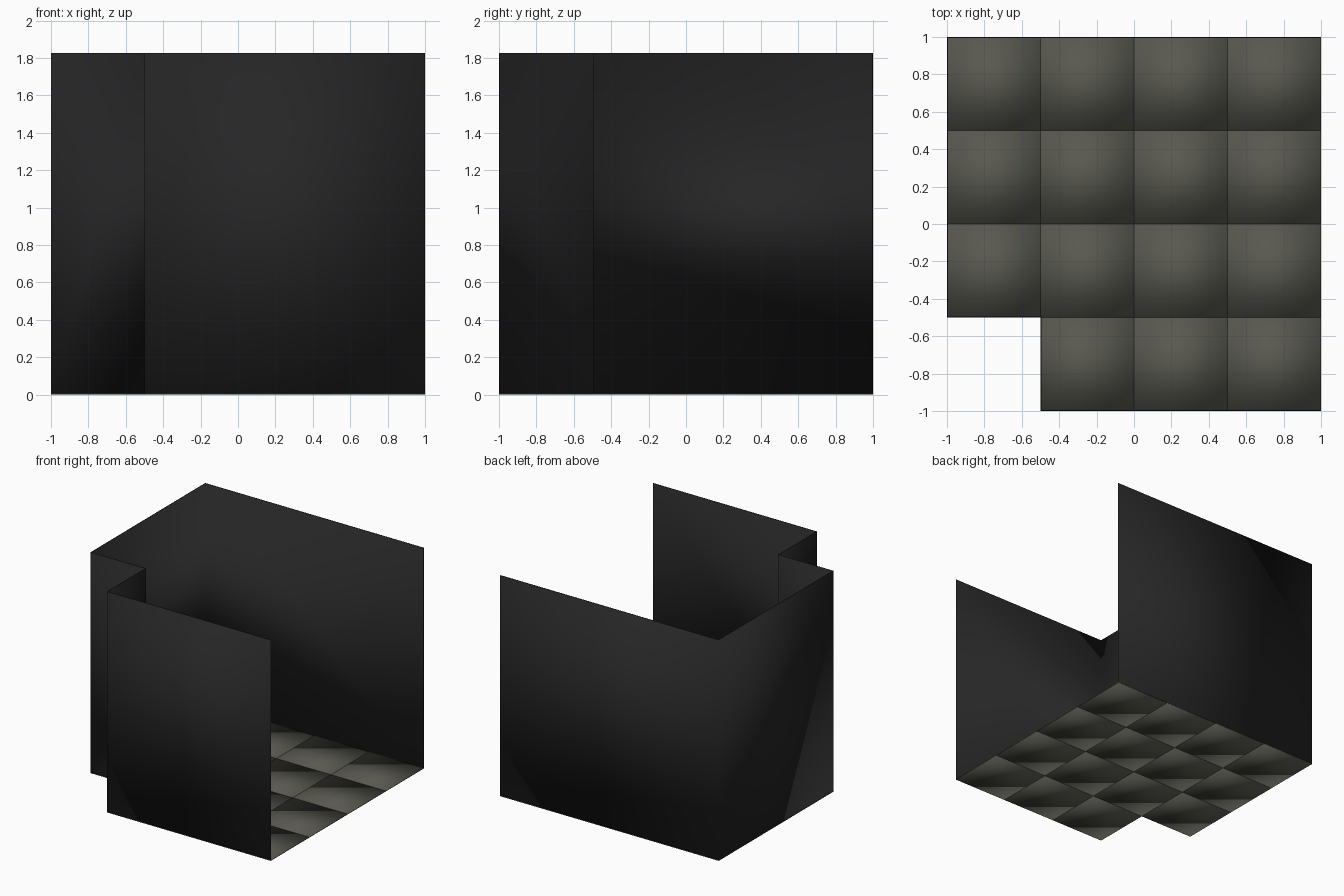
import bpy, bmesh
from mathutils import Matrix

if "Cube" in bpy.data.objects:
    bpy.data.objects.remove(bpy.data.objects["Cube"])

H = 1.825    # overall height
T = 0.006    # sheet thickness
S = 0.5      # tile size


def material(name, rgb):
    m = bpy.data.materials.new(name)
    m.diffuse_color = (*rgb, 1)
    m.use_nodes = True
    m.node_tree.nodes["Principled BSDF"].inputs["Base Color"].default_value = m.diffuse_color
    return m


def add_object(name, bm, mat):
    me = bpy.data.meshes.new(name)
    bm.to_mesh(me)
    bm.free()
    me.materials.append(mat)
    for p in me.polygons:
        p.use_smooth = True      # fully smoothed, giving the soft pillow look
    ob = bpy.data.objects.new(name, me)
    bpy.context.collection.objects.link(ob)
    return ob


wall_mat = material("charcoal wall", (0.019, 0.019, 0.019))
tile_mat = material("warm grey tile", (0.098, 0.098, 0.080))

# Floor: 4 x 4 thin tiles, missing the front left corner
bm = bmesh.new()
for i in range(4):
    for j in range(4):
        if (i, j) == (0, 0):
            continue
        loc = Matrix.Translation((-1 + S * (i + 0.5), -1 + S * (j + 0.5), T / 2))
        bmesh.ops.create_cube(bm, size=1, matrix=loc @ Matrix.Diagonal((S, S, T, 1)))
add_object("floor_tiles", bm, tile_mat)

# Walls: one folded sheet around the floor, open on the right side
path = [(1, 1), (-1, 1), (-1, -0.5), (-0.5, -0.5), (-0.5, -1), (1, -1)]
bm = bmesh.new()
low = [bm.verts.new((x, y, T)) for x, y in path]
high = [bm.verts.new((x, y, H)) for x, y in path]
for k in range(len(path) - 1):
    bm.faces.new((low[k], low[k + 1], high[k + 1], high[k]))
walls = add_object("walls", bm, wall_mat)
mod = walls.modifiers.new("thickness", 'SOLIDIFY')
mod.thickness = T
mod.offset = -1
mod.use_even_offset = True
